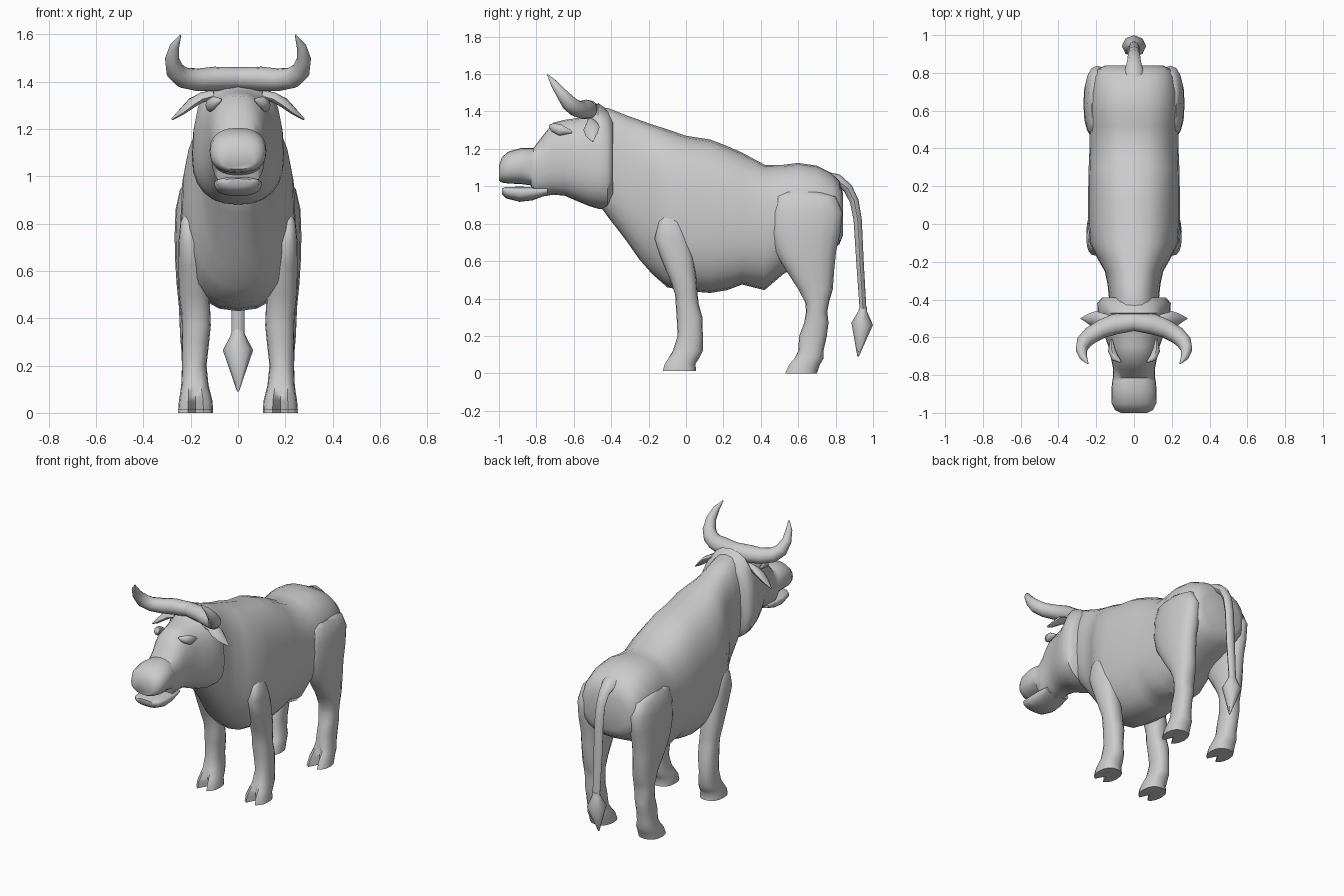
import bpy, bmesh, math
from mathutils import Vector

grey = bpy.data.materials.new("light_grey")
grey.diffuse_color = (0.6, 0.6, 0.6, 1)


def loft(name, rings, mirror=False, angle=50):
    """Skin a list of closed rings, cap both ends, shade smooth."""
    bm = bmesh.new()
    vs = [[bm.verts.new(p) for p in r] for r in rings]
    n = len(rings[0])
    for a, b in zip(vs, vs[1:]):
        for i in range(n):
            j = (i + 1) % n
            bm.faces.new((a[i], a[j], b[j], b[i]))
    bm.faces.new(vs[0])
    bm.faces.new(vs[-1])
    bmesh.ops.recalc_face_normals(bm, faces=bm.faces)
    me = bpy.data.meshes.new(name)
    bm.to_mesh(me)
    bm.free()
    me.materials.append(grey)
    ob = bpy.data.objects.new(name, me)
    bpy.context.collection.objects.link(ob)
    bpy.ops.object.select_all(action='DESELECT')
    ob.select_set(True)
    bpy.context.view_layer.objects.active = ob
    bpy.ops.object.shade_smooth_by_angle(angle=math.radians(angle))
    if mirror:
        ob.modifiers.new("Mirror", 'MIRROR').use_mirror_merge = False
    return ob


def power(v, p):
    return math.copysign(abs(v) ** p, v)


def egg(y, top, bot, w, f, p, n=24):
    """Upright ring across the body, widest at fraction f of its height."""
    zc = bot + f * (top - bot)
    ring = []
    for i in range(n):
        a = math.tau * i / n
        s = math.sin(a)
        h = top - zc if s > 0 else zc - bot
        ring.append((w * power(math.cos(a), p), y, zc + h * power(s, p)))
    return ring


def level(z, y0, y1, x0, x1, cleft=0.0, n=16):
    """Flat ring around a leg, with an optional cleft at the front."""
    ring = []
    for i in range(n):
        a = math.tau * i / n - math.pi / 2
        x = (x0 + x1) / 2 + (x1 - x0) / 2 * power(math.cos(a), 0.85)
        y = (y0 + y1) / 2 + (y1 - y0) / 2 * power(math.sin(a), 0.85)
        ring.append((x, y + (cleft if i == 0 else 0), z))
    return ring


def tube(name, pts, up, n=10, mirror=False):
    """Tapered tube: each point is x, y, z, half-width, half-depth."""
    rings = []
    for i, p in enumerate(pts):
        a = Vector(pts[max(i - 1, 0)][:3])
        b = Vector(pts[min(i + 1, len(pts) - 1)][:3])
        t = (b - a).normalized()
        u = (Vector(up) - t * t.dot(Vector(up))).normalized()
        v = t.cross(u)
        rings.append([Vector(p[:3]) + u * p[3] * math.cos(k * math.tau / n)
                      + v * p[4] * math.sin(k * math.tau / n) for k in range(n)])
    return loft(name, rings, mirror)


# Neck, chest, belly and rump: y, top, bottom, half-width, widest height
body = [(-.50, 1.40, .95, .11, .5), (-.42, 1.42, .84, .13, .45), (-.32, 1.38, .71, .14, .5),
        (-.25, 1.355, .61, .155, .5), (-.18, 1.33, .53, .195, .5), (-.1, 1.305, .46, .235, .48),
        (0, 1.27, .44, .242, .48), (.13, 1.25, .43, .243, .47), (.22, 1.215, .445, .242, .47),
        (.3, 1.18, .475, .24, .48), (.42, 1.115, .445, .235, .5), (.52, 1.115, .53, .235, .5),
        (.60, 1.125, .58, .235, .5), (.70, 1.11, .62, .23, .5), (.78, 1.07, .66, .215, .5),
        (.82, 1.03, .69, .195, .5), (.84, .96, .74, .15, .5)]
loft("body", [egg(*s, .82) for s in body])

# Head with flared cheeks and muzzle
head = [(-1.0, 1.11, 1.03, .07, .5), (-.985, 1.155, 1.02, .1, .5), (-.95, 1.185, 1.015, .118, .5),
        (-.88, 1.205, 1.012, .12, .5), (-.83, 1.205, 1.005, .115, .45), (-.815, 1.205, .95, .112, .5),
        (-.77, 1.265, .945, .11, .5), (-.71, 1.34, .955, .122, .5), (-.65, 1.355, .95, .135, .48),
        (-.58, 1.365, .92, .16, .42), (-.52, 1.385, .895, .18, .4), (-.47, 1.445, .88, .192, .38),
        (-.42, 1.41, .88, .195, .38), (-.39, 1.37, .92, .17, .38)]
loft("head", [egg(*s, .85) for s in head])

# Lower jaw
jaw = [(-.985, .99, .96, .06, .6), (-.96, .997, .935, .09, .65), (-.89, .998, .917, .1, .65),
       (-.82, .997, .925, .1, .65), (-.74, .995, .955, .09, .6)]
loft("lower_jaw", [egg(*s, .8) for s in jaw])

# Brow ridges over the eyes
tube("brow", [(.07, -.73, 1.325, .005, .005), (.10, -.71, 1.315, .025, .02),
              (.118, -.67, 1.30, .03, .02), (.12, -.61, 1.29, .006, .006)], (0, 0, 1), 8, True)

# Horns, joined across the poll
tube("horn", [(-.01, -.515, 1.415, .045, .05), (.10, -.53, 1.412, .05, .056),
              (.17, -.555, 1.408, .047, .05), (.23, -.59, 1.417, .044, .046),
              (.265, -.625, 1.445, .042, .04), (.279, -.665, 1.495, .032, .03),
              (.268, -.705, 1.55, .02, .02), (.243, -.74, 1.597, .003, .003)],
     (.3, .5, 1), 12, True)

# Drooping ears
tube("ear", [(.10, -.51, 1.345, .02, .02), (.15, -.505, 1.335, .03, .022),
             (.195, -.505, 1.31, .045, .02), (.235, -.505, 1.275, .032, .014),
             (.28, -.50, 1.24, .004, .004)], (0, 1, .3), 8, True)

# Front legs: z, front, back, inner, outer, hoof cleft
front = [(.845, -.11, -.07, .195, .225), (.81, -.145, -.03, .18, .243), (.72, -.168, .01, .155, .252),
         (.62, -.135, .04, .13, .252), (.5, -.085, .056, .12, .25), (.42, -.058, .062, .117, .24),
         (.37, -.055, .068, .115, .237), (.3, -.05, .088, .122, .238), (.2, -.045, .09, .133, .236),
         (.12, -.07, .09, .125, .24), (.08, -.10, .07, .115, .245, .03),
         (.05, -.12, .05, .108, .25, .06), (.012, -.13, .055, .105, .253, .07)]
loft("front_leg", [level(*s) for s in front], True)

# Hind legs with broad thighs and hocks
hind = [(.97, .52, .72, .16, .225), (.945, .475, .80, .14, .245), (.86, .45, .838, .12, .264),
        (.75, .447, .825, .115, .268), (.65, .475, .802, .115, .266), (.55, .535, .792, .118, .26),
        (.45, .60, .785, .12, .25), (.38, .637, .765, .12, .247), (.33, .642, .755, .12, .245),
        (.27, .632, .762, .128, .24), (.2, .605, .753, .133, .237), (.12, .60, .735, .125, .24),
        (.08, .575, .735, .115, .245, .03), (.045, .545, .715, .108, .25, .06),
        (0, .525, .70, .105, .253, .07)]
loft("hind_leg", [level(*s) for s in hind], True)

# Tail and its pointed tuft
tube("tail", [(0, .74, 1.04, .06, .04), (0, .81, 1.03, .05, .035), (0, .865, .99, .036, .026),
              (0, .90, .92, .032, .024), (0, .918, .82, .032, .022), (0, .93, .6, .032, .02),
              (0, .948, .32, .026, .018)], (1, 0, 0), 8)
tube("tail_tuft", [(0, .948, .36, .022, .018), (0, .945, .33, .03, .024), (0, .942, .265, .064, .058),
                   (0, .92, .09, .004, .004)], (1, 0, 0), 8)
